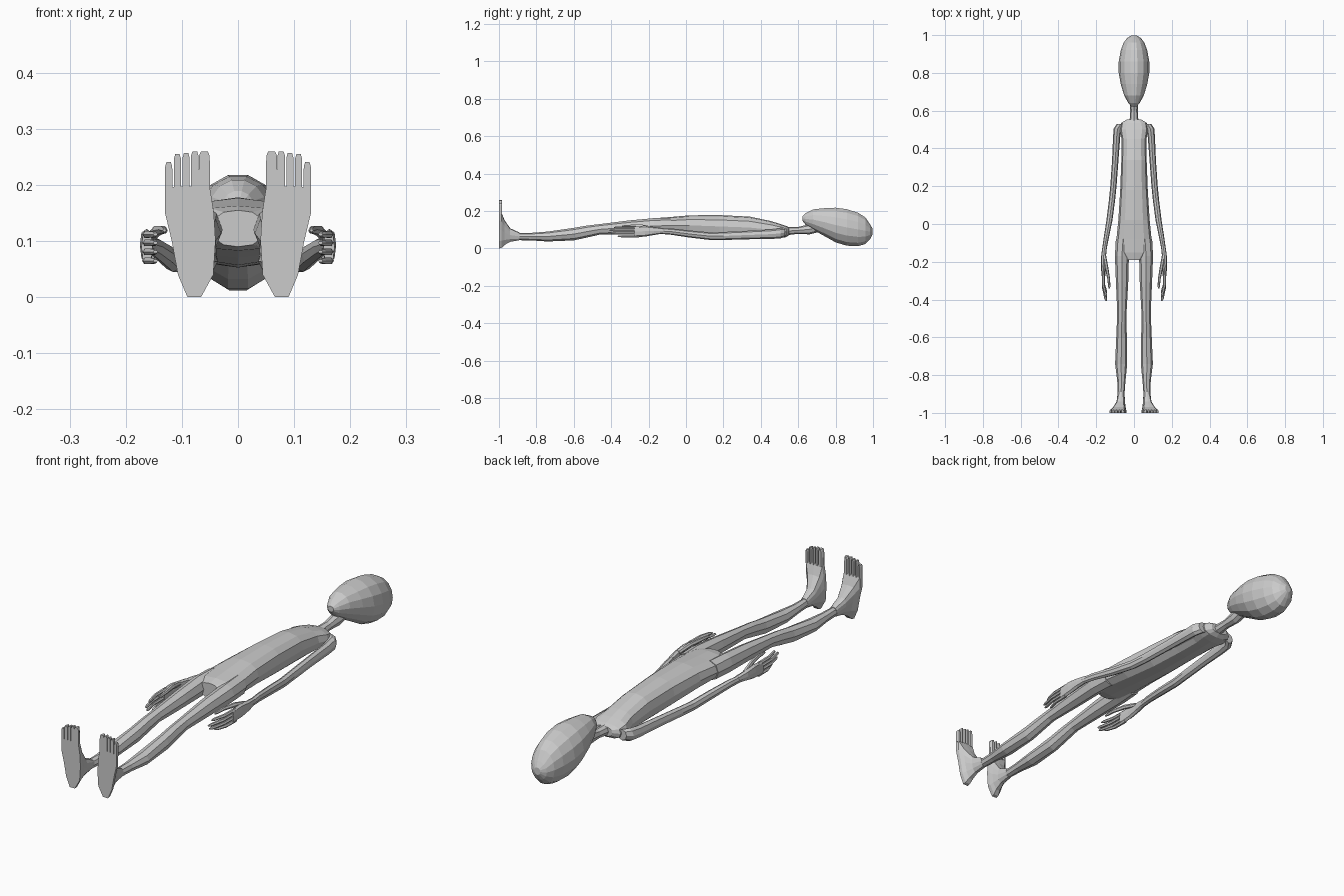
import bpy, bmesh, math


def skin(name, rings, mirror):
    """Bridge rings of equal point count, cap the ends, optionally mirror in x."""
    bm = bmesh.new()
    rows = [[bm.verts.new(p) for p in r] for r in rings]
    n = len(rows[0])
    for a, b in zip(rows, rows[1:]):
        for i in range(n):
            bm.faces.new((a[i], a[(i + 1) % n], b[(i + 1) % n], b[i]))
    bm.faces.new(rows[0])
    bm.faces.new(rows[-1])
    bmesh.ops.recalc_face_normals(bm, faces=bm.faces)
    me = bpy.data.meshes.new(name)
    bm.to_mesh(me)
    bm.free()
    ob = bpy.data.objects.new(name, me)
    bpy.context.collection.objects.link(ob)
    if mirror:
        ob.modifiers.new("Mirror", "MIRROR").use_mirror_merge = False
    return ob


def ring(y, cx, zlo, zhi, rx, sides, power=1.0):
    pts = []
    for i in range(sides):
        a = 2 * math.pi * i / sides
        c, s = math.cos(a), math.sin(a)
        c = math.copysign(abs(c) ** power, c)
        s = math.copysign(abs(s) ** power, s)
        pts.append((cx + rx * c, y, (zlo + zhi) / 2 + (zhi - zlo) / 2 * s))
    return pts


def loft(name, rows, sides=8, mirror=False, power=1.0):
    """Rows of (y, centre x, low z, high z, half width)."""
    return skin(name, [ring(*r, sides, power) for r in rows], mirror)


# head: pointed chin towards the feet, skull swept down at the back
loft("head", [
    (.622, 0, .148, .172, .014), (.64, 0, .125, .19, .03),
    (.68, 0, .098, .21, .052), (.74, 0, .064, .217, .07),
    (.80, 0, .03, .22, .081), (.86, 0, .012, .212, .081),
    (.92, 0, .01, .193, .07), (.96, 0, .022, .167, .055),
    (.985, 0, .05, .128, .036), (.998, 0, .075, .106, .014)], 14)

# neck
loft("neck", [
    (.50, 0, .06, .125, .04), (.55, 0, .072, .115, .023),
    (.60, 0, .078, .115, .02), (.66, 0, .075, .13, .024),
    (.72, 0, .09, .14, .024)], 8)

# torso
loft("torso", [
    (.552, 0, .072, .113, .04), (.535, 0, .06, .12, .068),
    (.50, 0, .055, .132, .075), (.45, 0, .053, .147, .066),
    (.34, 0, .053, .17, .067), (.18, 0, .057, .178, .073),
    (.02, 0, .07, .177, .083), (-.08, 0, .079, .168, .093),
    (-.15, 0, .083, .163, .085), (-.19, 0, .09, .155, .045)], 12, power=.8)

# legs
loft("leg", [
    (-.08, .058, .08, .164, .038), (-.17, .064, .079, .162, .037),
    (-.30, .063, .077, .15, .033), (-.46, .064, .074, .13, .025),
    (-.53, .065, .058, .122, .026), (-.60, .066, .043, .11, .028),
    (-.74, .068, .037, .09, .032), (-.83, .067, .043, .083, .022),
    (-.91, .068, .044, .083, .017)], 8, True)

# feet: sole outline blended up to the ankle
sole = [(.118, .10), (.13, .15), (.130, .195), (.09, .198), (.05, .195),
        (.043, .15), (.04, .10), (.044, .04), (.066, 0), (.09, 0), (.107, .04)]
angles = [0, 30, 55, 90, 125, 150, 180, 215, 252, 288, 325]
ankle = [(.068 + .018 * math.cos(math.radians(a)),
          .064 + .021 * math.sin(math.radians(a))) for a in angles]
skin("foot", [[(p[0] + (q[0] - p[0]) * t, y, p[1] + (q[1] - p[1]) * t)
               for p, q in zip(sole, ankle)]
              for y, t in [(-1, 0), (-.986, .06), (-.97, .42), (-.94, .8), (-.89, 1)]], True)

# toes
for i, (x, top, w) in enumerate([(.060, .260, .010), (.077, .260, .007), (.0925, .257, .0065),
                                 (.108, .255, .0065), (.1235, .241, .0065)]):
    rows = []
    for z, k in [(.185, 1), (.225, 1), (top - .008, .95), (top, .6)]:
        rows.append([(x - w * k, -.9995, z), (x + w * k, -.9995, z),
                     (x + w * k, -.99, z), (x + w * .5 * k, -.983, z),
                     (x - w * .5 * k, -.983, z), (x - w * k, -.99, z)])
    skin(f"toe_{i + 1}", rows, True)

# arms
loft("arm", [
    (.53, .07, .062, .108, .022), (.505, .087, .053, .108, .021),
    (.46, .092, .051, .102, .019), (.34, .099, .049, .095, .017),
    (.20, .109, .045, .088, .0165), (.13, .116, .045, .086, .0165),
    (.02, .13, .058, .096, .016), (-.08, .148, .073, .107, .0135),
    (-.14, .158, .078, .108, .012)], 8, True)

# palms
loft("palm", [
    (-.12, .155, .08, .108, .012), (-.17, .161, .072, .115, .013),
    (-.22, .163, .063, .122, .012), (-.275, .162, .06, .118, .010)], 8, True, .8)

# fingers: four stacked in height, curling slightly inward
for i, (z, tip) in enumerate([(.065, -.365), (.081, -.40), (.097, -.408), (.112, -.385)]):
    mid = (-.265 + tip) / 2
    loft(f"finger_{i + 1}", [
        (-.25, .163, z - .007, z + .007, .008), (mid, .162, z - .007, z + .007, .0075),
        (tip + .012, .150, z - .006, z + .006, .007),
        (tip, .147, z - .003, z + .003, .004)], 6, True)

# thumbs
loft("thumb", [
    (-.17, .156, .097, .115, .009), (-.23, .145, .108, .128, .009),
    (-.29, .134, .113, .128, .0075), (-.33, .131, .113, .125, .006),
    (-.342, .131, .116, .122, .003)], 6, True)
